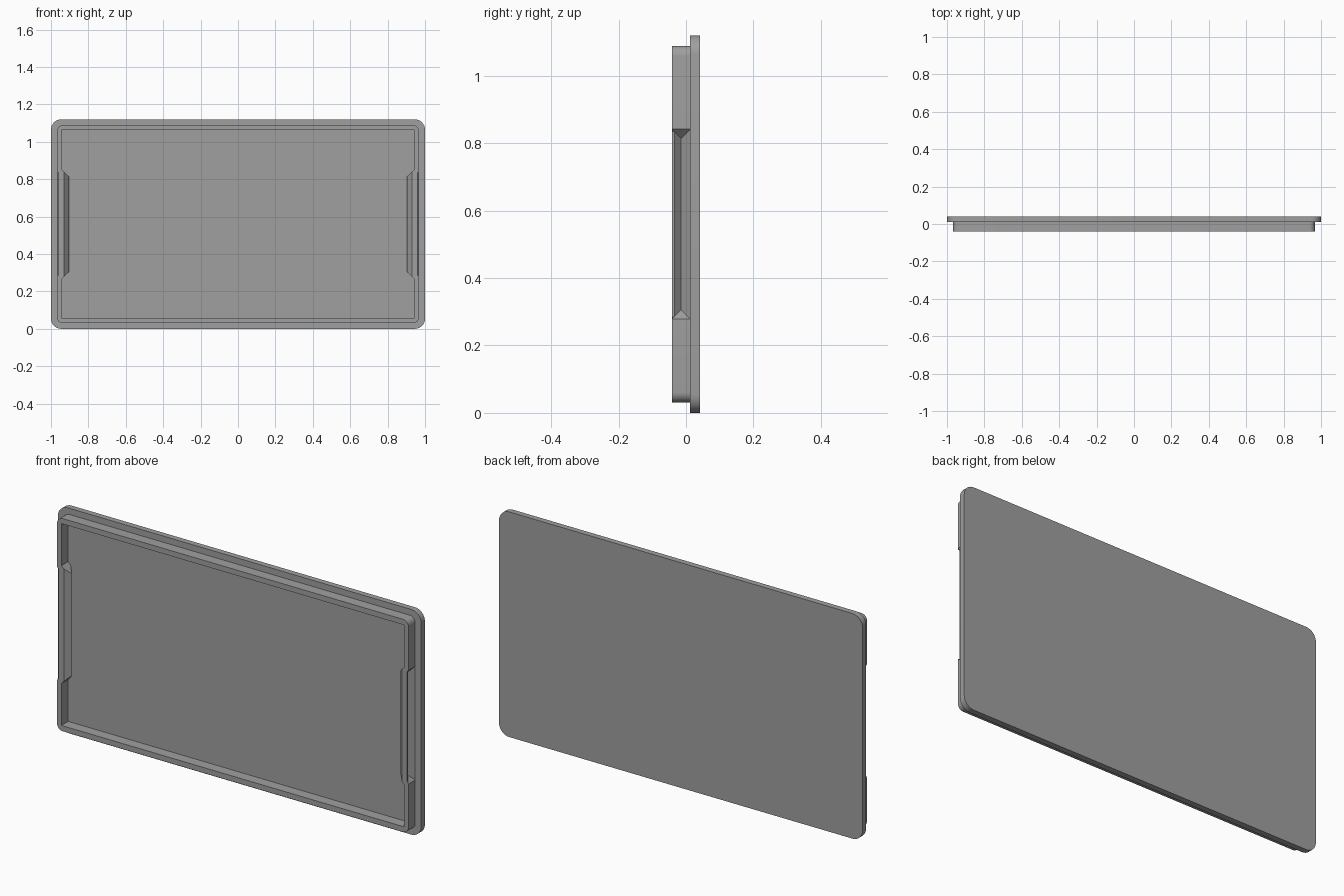
import bpy, bmesh, math

if "Cube" in bpy.data.objects:
    bpy.data.objects.remove(bpy.data.objects["Cube"])

Y_FRONT, Y_MID, Y_BACK = -0.041, 0.012, 0.041   # rim front, plate front, plate back
ZC = 0.56                                       # centre height

grey = bpy.data.materials.new("plain grey")
grey.diffuse_color = (0.35, 0.35, 0.35, 1)
grey.use_nodes = True
grey.node_tree.nodes["Principled BSDF"].inputs["Base Color"].default_value = grey.diffuse_color


def finish(name, bm):
    bmesh.ops.recalc_face_normals(bm, faces=bm.faces)
    me = bpy.data.meshes.new(name)
    bm.to_mesh(me)
    bm.free()
    me.materials.append(grey)
    ob = bpy.data.objects.new(name, me)
    bpy.context.collection.objects.link(ob)
    return ob


def slab(name, hx, hz, y0, y1, radius=0.0, steps=8):
    """Upright slab with rounded corners, extruded along y."""
    bm = bmesh.new()
    pts = []
    for k, (sx, sz) in enumerate([(1, 1), (-1, 1), (-1, -1), (1, -1)]):
        for i in range(steps + 1 if radius else 1):
            a = math.pi / 2 * (k + i / steps)
            pts.append((sx * (hx - radius) + radius * math.cos(a),
                        ZC + sz * (hz - radius) + radius * math.sin(a)))
    face = bm.faces.new([bm.verts.new((x, y0, z)) for x, z in pts])
    ext = bmesh.ops.extrude_face_region(bm, geom=[face])
    moved = [v for v in ext["geom"] if isinstance(v, bmesh.types.BMVert)]
    bmesh.ops.translate(bm, verts=moved, vec=(0, y1 - y0, 0))
    return finish(name, bm)


def wedge(name, side, section):
    """Convex solid from (x, y, half height) points mirrored about the centre height."""
    bm = bmesh.new()
    for x, y, h in section:
        for s in (-1, 1):
            bm.verts.new((side * x, y, ZC + s * h))
    bmesh.ops.convex_hull(bm, input=bm.verts)
    bmesh.ops.dissolve_limit(bm, angle_limit=0.01, verts=bm.verts, edges=bm.edges)
    return finish(name, bm)


def boolean(target, tool, operation):
    mod = target.modifiers.new(operation.lower(), "BOOLEAN")
    mod.operation, mod.solver, mod.object = operation, "EXACT", tool
    bpy.context.view_layer.objects.active = target
    bpy.ops.object.modifier_apply(modifier=mod.name)
    bpy.data.objects.remove(tool)


# Cover plate
plate = slab("cover_plate", 1.0, 0.56, Y_MID, Y_BACK, 0.055)

# Raised rim with a square-cornered opening
rim = slab("rim", 0.967, 0.529, Y_FRONT, Y_MID + 0.004, 0.03)
boolean(rim, slab("opening", 0.943, 0.502, -0.1, 0.1), "DIFFERENCE")

# Finger grips: inner ridge, outer V groove and recessed front lip on both ends
for side in (-1, 1):
    ridge = [(0.904, -0.0145, 0.254)]
    for y in (Y_FRONT, Y_MID):
        ridge += [(0.93, y, 0.28), (0.95, y, 0.30), (0.955, y, 0.30)]
    boolean(rim, wedge("ridge", side, ridge), "UNION")

    groove = [(0.939, -0.0145, 0.254)]
    for y in (-0.0445, 0.0155):
        groove += [(0.969, y, 0.284), (0.99, y, 0.284)]
    boolean(rim, wedge("groove", side, groove), "DIFFERENCE")

    lip = [(x, y, 0.275) for x in (0.959, 0.99) for y in (-0.06, -0.0345)]
    boolean(rim, wedge("lip", side, lip), "DIFFERENCE")

# Smooth the rounded corners, keep hard edges
for ob in (plate, rim):
    bpy.ops.object.select_all(action="DESELECT")
    ob.select_set(True)
    bpy.context.view_layer.objects.active = ob
    bpy.ops.object.shade_smooth_by_angle(angle=math.radians(30))
